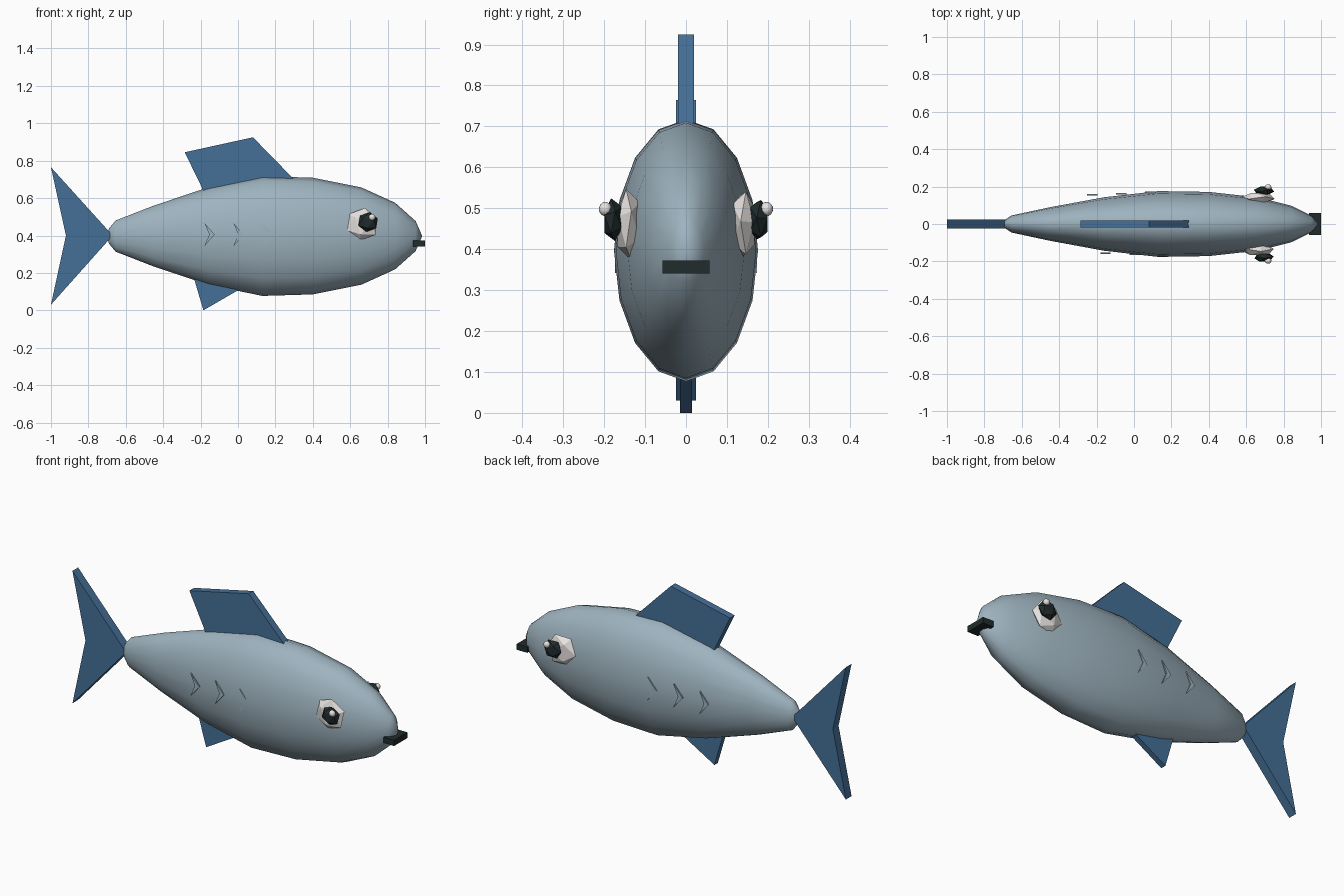
import bpy, bmesh, math
from mathutils import Matrix, Vector

cube = bpy.data.objects.get("Cube")
if cube:
    bpy.data.objects.remove(cube, do_unlink=True)


def material(name, rgb):
    m = bpy.data.materials.new(name)
    m.use_nodes = True
    m.diffuse_color = (*rgb, 1)
    bsdf = m.node_tree.nodes["Principled BSDF"]
    bsdf.inputs["Base Color"].default_value = (*rgb, 1)
    bsdf.inputs["Roughness"].default_value = 0.7
    return m


SILVER = material("silver_grey", (0.34, 0.45, 0.52))
BLUE = material("fin_blue", (0.06, 0.16, 0.31))
WHITE = material("eye_white", (0.80, 0.77, 0.75))
DARK = material("near_black", (0.015, 0.025, 0.026))


def finish(bm, name, mat, smooth=False):
    bmesh.ops.recalc_face_normals(bm, faces=bm.faces)
    me = bpy.data.meshes.new(name)
    bm.to_mesh(me)
    bm.free()
    me.materials.append(mat)
    for p in me.polygons:
        p.use_smooth = smooth
    ob = bpy.data.objects.new(name, me)
    bpy.context.collection.objects.link(ob)
    return ob


def plate(name, outline, y, thickness, mat):
    """Extrude an (x, z) outline into a plate centred on y."""
    bm = bmesh.new()
    face = bm.faces.new([bm.verts.new((x, y - thickness / 2, z)) for x, z in outline])
    ext = bmesh.ops.extrude_face_region(bm, geom=[face])
    verts = [v for v in ext["geom"] if isinstance(v, bmesh.types.BMVert)]
    bmesh.ops.translate(bm, verts=verts, vec=(0, thickness, 0))
    return finish(bm, name, mat)


def ball(name, centre, radii, mat, detail=1, smooth=False):
    """Faceted ball with a flat facet turned to the side."""
    bm = bmesh.new()
    bmesh.ops.create_icosphere(bm, subdivisions=detail, radius=1)
    bm.faces.ensure_lookup_table()
    bm.normal_update()
    side = Vector((0, math.copysign(1, centre[1]), 0))
    turn = bm.faces[0].normal.rotation_difference(side).to_matrix().to_4x4()
    size = Matrix.Diagonal((*radii, 1))
    bmesh.ops.transform(bm, matrix=Matrix.Translation(centre) @ size @ turn, verts=bm.verts)
    return finish(bm, name, mat, smooth)


# Body: elliptical rings along x, each (x, half height)
MID, SIDES, FLAT = 0.397, 16, 0.55
stations = [(-0.69, 0.04), (-0.655, 0.083), (-0.45, 0.163), (-0.16, 0.26),
            (0.13, 0.32), (0.40, 0.312), (0.66, 0.26), (0.84, 0.178), (0.95, 0.08)]
bm = bmesh.new()
rings = []
for x, r in stations:
    angles = [math.tau * i / SIDES for i in range(SIDES)]
    rings.append([bm.verts.new((x, FLAT * r * math.sin(a), MID + r * math.cos(a)))
                  for a in angles])
for a, b in zip(rings, rings[1:]):
    for i in range(SIDES):
        j = (i + 1) % SIDES
        bm.faces.new((a[i], a[j], b[j], b[i]))
for ring, x in ((rings[0], -0.70), (rings[-1], 0.985)):
    tip = bm.verts.new((x, 0, MID))
    for i in range(SIDES):
        bm.faces.new((ring[i], ring[(i + 1) % SIDES], tip))
finish(bm, "body", SILVER, smooth=True)

# Fins
plate("tail_fin", [(-0.67, 0.40), (-1, 0.765), (-0.92, 0.40), (-1, 0.03)], 0, 0.05, BLUE)
plate("dorsal_fin", [(-0.285, 0.845), (0.08, 0.925), (0.30, 0.70), (0.10, 0.62),
                     (-0.18, 0.62), (-0.195, 0.66)], 0, 0.04, BLUE)
plate("belly_fin", [(-0.25, 0.22), (-0.185, 0.0), (0.04, 0.13)], 0, 0.03, BLUE)

# Mouth
plate("mouth", [(0.935, 0.34), (1.0, 0.34), (1.0, 0.372), (0.935, 0.372)], 0, 0.116, DARK)

# Eyes and scale marks on both sides
for label, s in (("right", -1), ("left", 1)):
    ball(label + "_eye", (0.665, s * 0.14, 0.46), (0.09, 0.034, 0.09), WHITE)
    ball(label + "_pupil", (0.695, s * 0.178, 0.472), (0.056, 0.027, 0.054), DARK)
    ball(label + "_eye_glint", (0.717, s * 0.197, 0.498), (0.018, 0.016, 0.018),
         WHITE, detail=2, smooth=True)
    for k in range(3):
        tip = (-0.125 if s < 0 else -0.25) + 0.155 * k
        back = tip + s * 0.055
        notch = tip + s * 0.028
        plate(f"{label}_scale_mark_{k + 1}",
              [(tip, 0.405), (back, 0.468), (notch, 0.405), (back, 0.342)],
              s * (0.157 + 0.006 * k), 0.008, SILVER)
